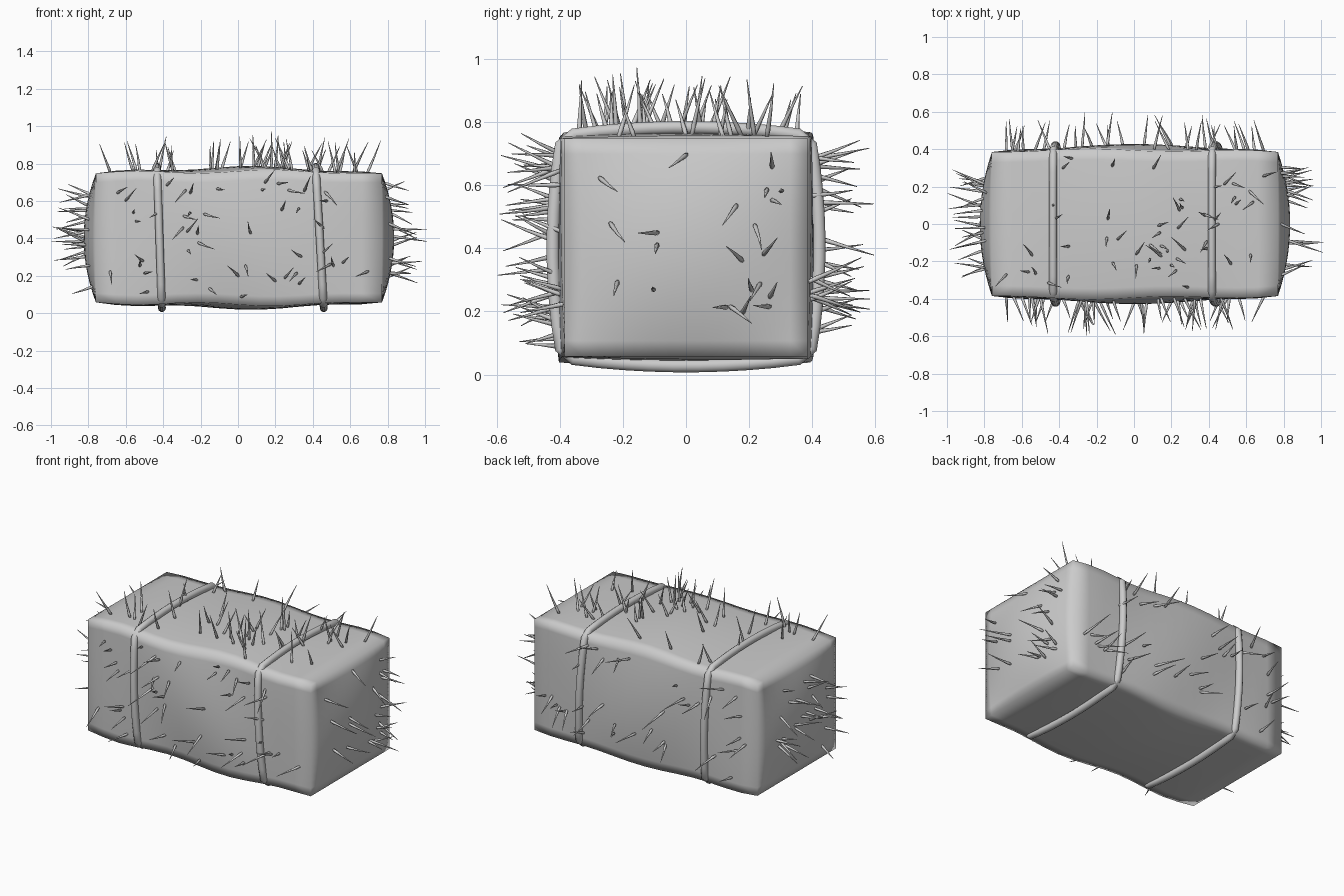
import bpy, bmesh, math, random
from mathutils import Vector

old = bpy.data.objects.get("Cube")
if old:
    bpy.data.objects.remove(old)
random.seed(4)

grey = bpy.data.materials.new("straw grey")
grey.use_nodes = True
grey.diffuse_color = (0.6, 0.6, 0.6, 1)
grey.node_tree.nodes["Principled BSDF"].inputs["Base Color"].default_value = (0.6, 0.6, 0.6, 1)


def finish(bm, name):
    mesh = bpy.data.meshes.new(name)
    bm.normal_update()
    bm.to_mesh(mesh)
    bm.free()
    mesh.materials.append(grey)
    for poly in mesh.polygons:
        poly.use_smooth = True
    obj = bpy.data.objects.new(name, mesh)
    bpy.context.collection.objects.link(obj)
    return obj


HALF = Vector((0.765, 0.385, 0.345))
MID = Vector((0.005, 0, 0.403))
BULGE = (0.065, 0.025, 0.02)


def surface(unit):
    """Point on the lumpy bale for a point on the unit cube."""
    p = Vector([unit[i] * HALF[i] for i in range(3)])
    for i in range(3):
        a, b = unit[(i + 1) % 3], unit[(i + 2) % 3]
        p[i] += unit[i] * BULGE[i] * (1 - a * a) * (1 - b * b)
    # soft waves between the straps
    fade = 1 - unit.x ** 4
    p.z += unit.z * fade * (0.01 + 0.01 * math.cos(8 * p.x - 0.6 + 2 * p.y))
    p.y += unit.y * fade * (0.01 + 0.008 * math.cos(7 * p.x + 5 * p.z))
    return p + MID


# Bale body
bm = bmesh.new()
bmesh.ops.create_cube(bm, size=2)
bmesh.ops.subdivide_edges(bm, edges=bm.edges[:], cuts=13, use_grid_fill=True)
for v in bm.verts:
    v.co = surface(v.co.copy())
finish(bm, "bale_body")


# Binding straps
def tube(name, path, radius, sides=10):
    bm = bmesh.new()
    rings = []
    for i, p in enumerate(path):
        along = (path[(i + 1) % len(path)] - path[i - 1]).normalized()
        side = Vector((1, 0, 0))
        out = along.cross(side).normalized()
        turns = [math.tau * k / sides for k in range(sides)]
        rings.append([bm.verts.new(p + radius * (side * math.cos(t) + out * math.sin(t))) for t in turns])
    for i, ring in enumerate(rings):
        prev = rings[i - 1]
        for k in range(sides):
            bm.faces.new((prev[k - 1], prev[k], ring[k], ring[k - 1]))
    bmesh.ops.recalc_face_normals(bm, faces=bm.faces)
    finish(bm, name)


for name, x, lean in (("right_strap", -0.42, -0.012), ("left_strap", 0.437, -0.02)):
    path = []
    for i in range(4):
        for k in range(10):
            t = (k + 0.5) / 5 - 1
            arch = 1 - t * t
            u, w = 0.387 * t * 1.02, 0.35 * t * 1.02
            top, side = 0.35 + 0.028 * arch, 0.39 + 0.032 * arch
            y, z = ((u, -top), (side, w), (-u, top), (-side, -w))[i]
            path.append(Vector((x + lean * z / 0.35, y, z + 0.405)))
    tube(name, path, 0.021)


# Loose straw stalks
def stalk(bm, root, direction, length):
    side = direction.orthogonal().normalized()
    other = direction.cross(side)
    bend = side * random.uniform(-0.012, 0.012)
    rings = []
    for t, r in ((-0.1, 0.006), (0.12, 0.008), (0.5, 0.005), (1, 0.0012)):
        centre = root + direction * length * t + bend * t * t
        rings.append([bm.verts.new(centre + r * (side * math.cos(a) + other * math.sin(a)))
                      for a in [math.tau * k / 6 for k in range(6)]])
    for low, high in zip(rings, rings[1:]):
        for k in range(6):
            bm.faces.new((low[k - 1], low[k], high[k], high[k - 1]))
    bm.faces.new(rings[-1])
    bm.faces.new(rings[0][::-1])


def straw_patch(name, axis, sign, count, clusters):
    bm = bmesh.new()
    normal = Vector((0, 0, 0))
    normal[axis] = sign
    others = [i for i in range(3) if i != axis]
    for n in range(count):
        unit = normal.copy()
        if n % 2:
            centre = clusters[n // 2 % len(clusters)]
            pick = [random.gauss(c, 0.13) for c in centre]
        else:
            pick = [random.uniform(-0.88, 0.88) for _ in others]
        for i, value in zip(others, pick):
            unit[i] = max(-0.9, min(0.9, value))
        tilt = Vector([random.uniform(-0.5, 0.5) for _ in range(3)])
        tilt[axis] = 0
        stalk(bm, surface(unit), (normal + tilt).normalized(), random.uniform(0.11, 0.19))
    finish(bm, name)


straw_patch("top_straw", 2, 1, 52, [(0.1, -0.4), (0.45, 0.1), (-0.1, -0.2), (0.3, -0.3), (-0.8, -0.6), (0.6, 0.5)])
straw_patch("front_straw", 1, -1, 48, [(-0.15, -0.6), (0.35, -0.6), (0.1, 0.8), (0.5, -0.3), (-0.8, -0.4), (0.4, 0.6)])
straw_patch("back_straw", 1, 1, 36, [(0.7, -0.2), (0.6, -0.5), (-0.5, 0.4), (0.2, 0.7), (-0.7, -0.2)])
straw_patch("left_straw", 0, 1, 22, [(0.7, 0.5), (0.6, -0.1), (0.5, -0.5), (0.6, 0.1)])
straw_patch("right_straw", 0, -1, 24, [(0.4, 0.5), (-0.2, 0.6), (0.5, -0.2), (-0.3, 0)])
